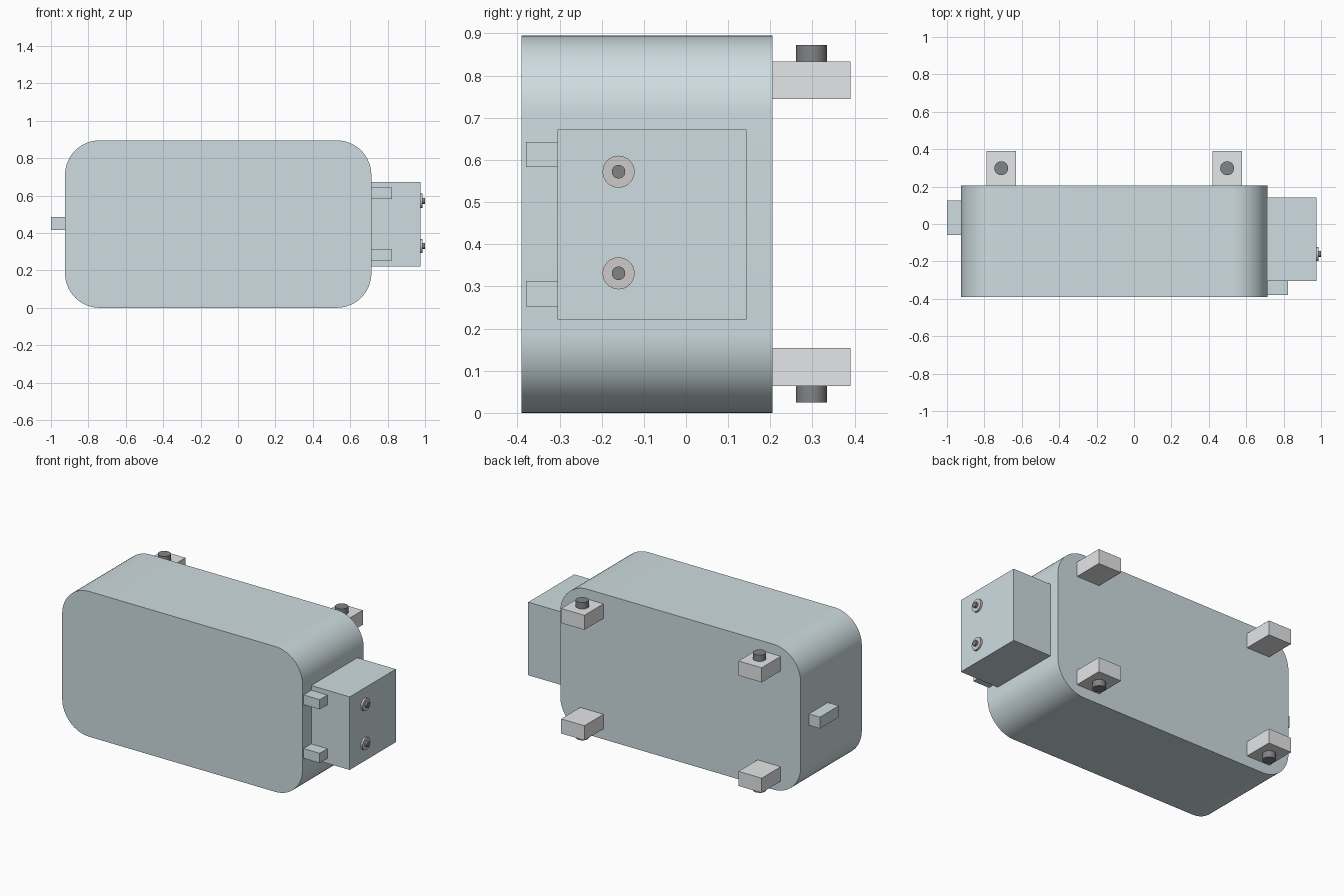
import bpy, bmesh, math
from mathutils import Matrix

if "Cube" in bpy.data.objects:
    bpy.data.objects.remove(bpy.data.objects["Cube"])


def material(name, rgb):
    m = bpy.data.materials.new(name)
    m.diffuse_color = (*rgb, 1)
    m.use_nodes = True
    m.node_tree.nodes["Principled BSDF"].inputs["Base Color"].default_value = m.diffuse_color
    return m


SHELL = material("shell_blue_grey", (0.62, 0.72, 0.75))
LIGHT = material("light_grey", (0.78, 0.79, 0.81))
STEEL = material("washer_steel", (0.62, 0.59, 0.58))
DARK = material("dark_metal", (0.22, 0.23, 0.24))


def finish(name, bm, mat, smooth=False):
    bmesh.ops.recalc_face_normals(bm, faces=bm.faces)
    me = bpy.data.meshes.new(name)
    bm.to_mesh(me)
    bm.free()
    me.materials.append(mat)
    ob = bpy.data.objects.new(name, me)
    bpy.context.collection.objects.link(ob)
    if smooth:
        bpy.ops.object.select_all(action='DESELECT')
        bpy.context.view_layer.objects.active = ob
        ob.select_set(True)
        bpy.ops.object.shade_smooth_by_angle(angle=math.radians(30))
    return ob


def box(name, x, y, z, mat):
    bm = bmesh.new()
    size = [b - a for a, b in (x, y, z)]
    mid = [(a + b) / 2 for a, b in (x, y, z)]
    bmesh.ops.create_cube(bm, size=1, matrix=Matrix.Translation(mid) @ Matrix.Diagonal((*size, 1)))
    return finish(name, bm, mat)


def lathe(name, profile, origin, axis, mat, steps=32):
    """Revolve (radius, height) points around z, then turn z onto the axis."""
    bm = bmesh.new()
    verts = [bm.verts.new((r, 0, h)) for r, h in profile]
    edges = [bm.edges.new(p) for p in zip(verts, verts[1:])]
    bmesh.ops.spin(bm, geom=verts + edges, axis=(0, 0, 1), cent=(0, 0, 0),
                   angle=math.tau, steps=steps)
    bmesh.ops.remove_doubles(bm, verts=bm.verts, dist=1e-5)
    turn = {'X': Matrix.Rotation(math.pi / 2, 4, 'Y'), 'Z': Matrix.Identity(4)}[axis]
    bmesh.ops.transform(bm, matrix=Matrix.Translation(origin) @ turn, verts=bm.verts)
    return finish(name, bm, mat, True)


# Main housing: rounded rectangle extruded from front to back
X0, X1, Z0, Z1, R = -0.925, 0.713, 0.0, 0.895, 0.185
Y0, Y1 = -0.39, 0.205
bm = bmesh.new()
ring = []
for i, (cx, cz) in enumerate([(X1 - R, Z1 - R), (X0 + R, Z1 - R), (X0 + R, Z0 + R), (X1 - R, Z0 + R)]):
    for k in range(17):
        a = math.pi / 2 * (i + k / 16)
        ring.append(bm.verts.new((cx + R * math.cos(a), Y0, cz + R * math.sin(a))))
face = bm.faces.new(ring)
ext = bmesh.ops.extrude_face_region(bm, geom=[face], use_keep_orig=True)
bmesh.ops.translate(bm, vec=(0, Y1 - Y0, 0),
                    verts=[g for g in ext["geom"] if isinstance(g, bmesh.types.BMVert)])
finish("housing", bm, SHELL, True)

# Side box, latch tabs and rear tab
box("side_box", (X1 - 0.01, 0.975), (-0.305, 0.143), (0.222, 0.672), SHELL)
for label, z in (("lower", 0.2825), ("upper", 0.613)):
    box(f"{label}_side_tab", (X1 - 0.01, 0.823), (-0.38, -0.305), (z - 0.03, z + 0.03), SHELL)
box("left_tab", (-1.0, X0 + 0.01), (-0.06, 0.125), (0.415, 0.485), SHELL)

# Terminals on the side box: washer with a central pin
for label, z in (("lower", 0.331), ("upper", 0.572)):
    washer = [(0, 0), (0.038, 0), (0.038, 0.013), (0.016, 0.013), (0, 0.013)]
    lathe(f"{label}_terminal_washer", washer, (0.974, -0.16, z), 'X', STEEL)
    lathe(f"{label}_terminal_pin", [(0, 0), (0.016, 0), (0.016, 0.026), (0, 0.026)],
          (0.974, -0.16, z), 'X', DARK)

# Rear mounting lugs, each with an outward-facing pin
for side, x in (("left", -0.71), ("right", 0.498)):
    for level, za, zb, pin in (("lower", 0.064, 0.154, 0.025), ("upper", 0.744, 0.834, 0.833)):
        box(f"{level}_{side}_lug", (x - 0.079, x + 0.079), (Y1 - 0.01, 0.39), (za, zb), LIGHT)
        lathe(f"{level}_{side}_lug_pin", [(0, 0), (0.037, 0), (0.037, 0.04), (0, 0.04)],
              (x, 0.298, pin), 'Z', DARK)
